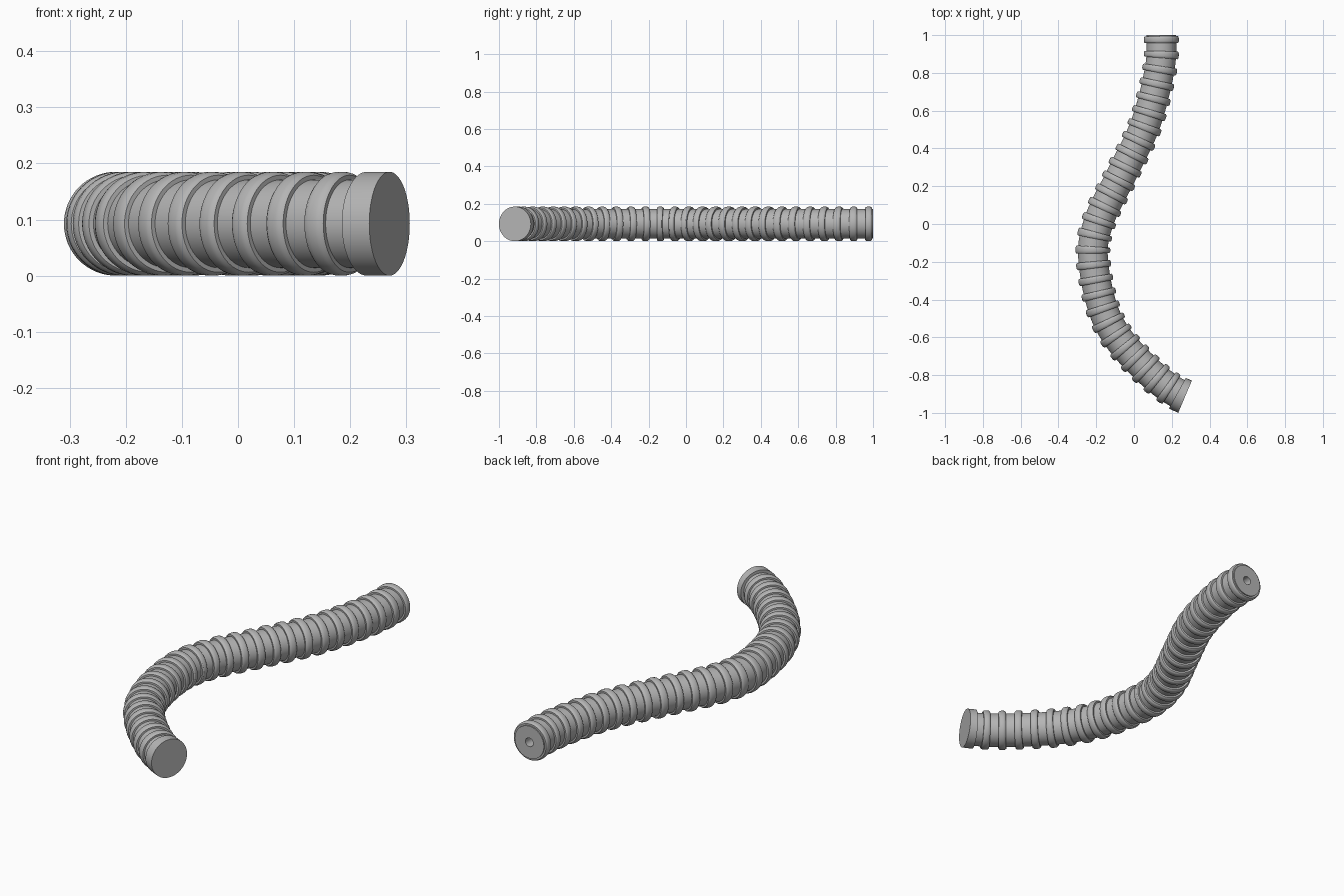
import bpy, bmesh, math
from mathutils import Vector

cube = bpy.data.objects.get("Cube")
if cube:
    bpy.data.objects.remove(cube)

R_RIB, R_TUBE, R_BORE = 0.0925, 0.0785, 0.021
SEGMENTS, RIBS = 64, 27

grey = bpy.data.materials.new("mid_grey")
grey.use_nodes = True
color = (0.46, 0.46, 0.46, 1)
grey.diffuse_color = color
grey.node_tree.nodes["Principled BSDF"].inputs["Base Color"].default_value = color

# Centre line of the hose, back end to front end
points = [Vector((x, y, R_RIB)) for x, y in (
    (0.145, 1), (0.135, 0.815), (0.061, 0.529), (-0.063, 0.267), (-0.184, 0.019),
    (-0.216, -0.19), (-0.143, -0.503), (0.032, -0.736), (0.27, -0.915))]
start_dir, end_dir = Vector((0, -1, 0)), Vector((0.92, -0.39, 0)).normalized()
slopes = ([start_dir * 0.2]
          + [(b - a) / 2 for a, b in zip(points, points[2:])]
          + [end_dir * 0.29])


def hermite(i, t):
    a, b, m, n = points[i], points[i + 1], slopes[i], slopes[i + 1]
    u = 1 - t
    return a * (1 + 2 * t) * u * u + m * t * u * u + b * t * t * (3 - 2 * t) - n * t * t * u


path = [hermite(i, k / 40) for i in range(len(points) - 1) for k in range(40)] + [points[-1]]
lengths = [0.0]
for a, b in zip(path, path[1:]):
    lengths.append(lengths[-1] + (b - a).length)
total = lengths[-1]


def at(s):
    """Point and direction at a distance along the centre line."""
    i = 0
    while i < len(path) - 2 and lengths[i + 1] < s:
        i += 1
    f = (s - lengths[i]) / (lengths[i + 1] - lengths[i])
    here = path[i].lerp(path[i + 1], f)
    before, after = path[max(i - 1, 0)], path[min(i + 2, len(path) - 1)]
    d0 = (path[i + 1] - before).normalized() if i else start_dir
    d1 = (after - path[i]).normalized() if i < len(path) - 2 else end_dir
    return here, d0.lerp(d1, f).normalized()


# Hose outline: blind bore, ribbed tube, front collar
rib = [(-0.018, R_TUBE), (-0.018, 0.0865), (-0.013, 0.0910), (-0.006, R_RIB),
       (0.006, R_RIB), (0.013, 0.0910), (0.018, 0.0865), (0.018, R_TUBE)]
outline = [(0.12, R_BORE), (0, R_BORE), (0, R_TUBE)]
first, last = 0.024, total - 0.099
step = (last - first) / (RIBS - 1)
for n in range(RIBS):
    centre = first + n * step
    outline += [(centre + ds, r) for ds, r in rib]
    if n < RIBS - 1:
        outline.append((centre + step / 2, R_TUBE))
collar = total - 0.045
outline += [(collar, R_TUBE), (collar, R_RIB), (total, R_RIB)]

# Sweep the outline along the centre line
bm = bmesh.new()
rings = []
for s, r in outline:
    centre, direction = at(s)
    side = direction.cross(Vector((0, 0, 1)))
    ring = []
    for k in range(SEGMENTS):
        angle = math.tau * k / SEGMENTS
        ring.append(bm.verts.new(centre + side * (r * math.cos(angle))
                                 + Vector((0, 0, r * math.sin(angle)))))
    rings.append(ring)
for a, b in zip(rings, rings[1:]):
    for k in range(SEGMENTS):
        j = (k + 1) % SEGMENTS
        bm.faces.new((a[k], a[j], b[j], b[k]))
bm.faces.new(rings[0])
bm.faces.new(rings[-1])
bmesh.ops.recalc_face_normals(bm, faces=bm.faces)

mesh = bpy.data.meshes.new("ribbed_hose")
bm.to_mesh(mesh)
bm.free()
mesh.materials.append(grey)
hose = bpy.data.objects.new("ribbed_hose", mesh)
bpy.context.collection.objects.link(hose)
bpy.ops.object.select_all(action='DESELECT')
hose.select_set(True)
bpy.context.view_layer.objects.active = hose
bpy.ops.object.shade_smooth_by_angle(angle=math.radians(32))
